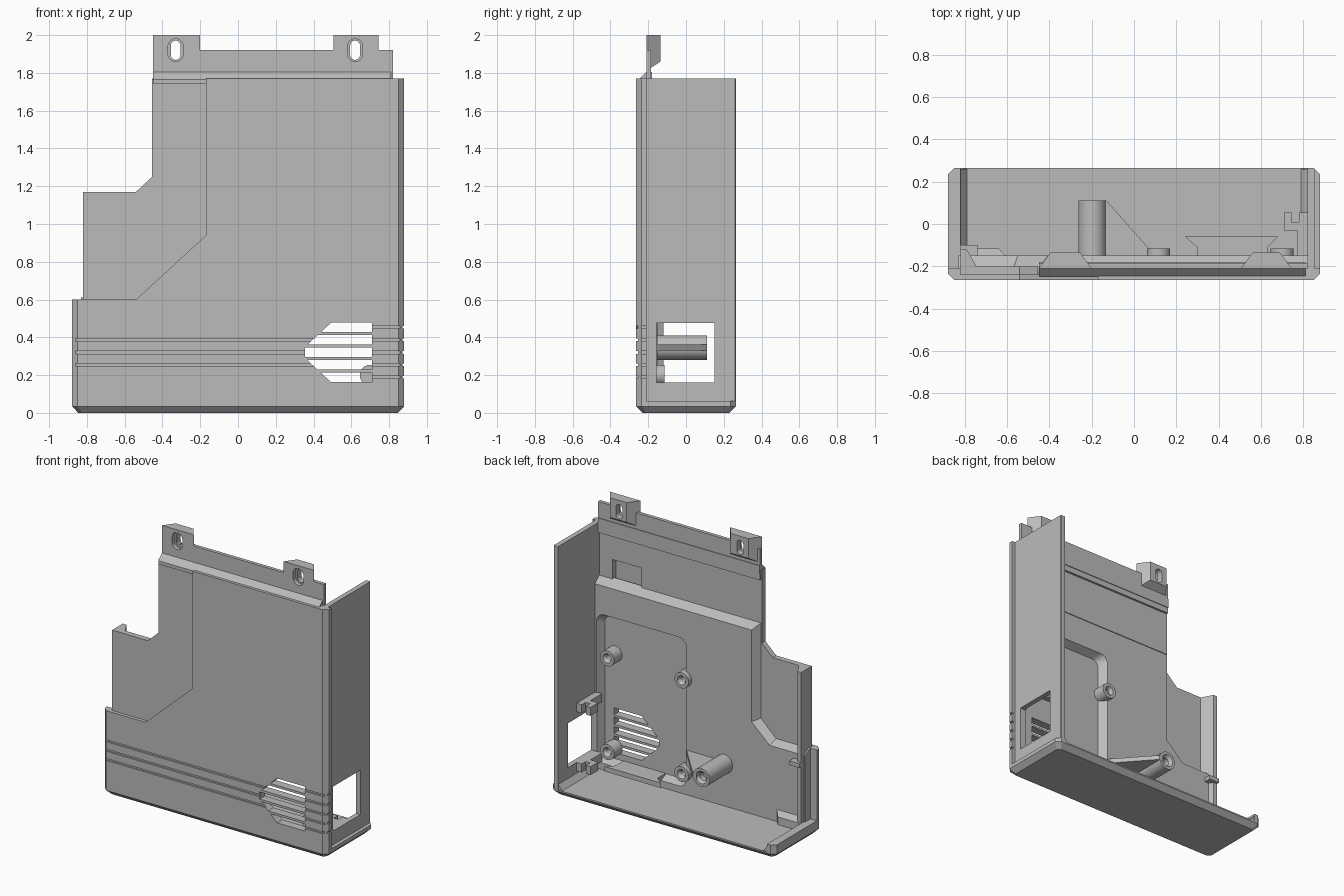
import bpy, bmesh, math
from mathutils import Vector

cube = bpy.data.objects.get("Cube")
if cube:
    bpy.data.objects.remove(cube)

grey = bpy.data.materials.new("plain_grey")
grey.use_nodes = True
grey.diffuse_color = (0.5, 0.5, 0.5, 1)
grey.node_tree.nodes["Principled BSDF"].inputs["Base Color"].default_value = (0.5, 0.5, 0.5, 1)


# ---- helpers ----
def place(axis, p, h):
    """Put a 2D point at height h along an axis."""
    return {"x": (h, p[0], p[1]), "y": (p[0], h, p[1]), "z": (p[0], p[1], h)}[axis]


def loft(name, a, b, axis, lo, hi):
    """Solid between outline a at lo and outline b at hi."""
    bm = bmesh.new()
    va = [bm.verts.new(place(axis, p, lo)) for p in a]
    vb = [bm.verts.new(place(axis, p, hi)) for p in b]
    bm.faces.new(va)
    bm.faces.new(vb[::-1])
    n = len(a)
    for i in range(n):
        j = (i + 1) % n
        bm.faces.new((va[i], vb[i], vb[j], va[j]))
    bmesh.ops.recalc_face_normals(bm, faces=bm.faces)
    mesh = bpy.data.meshes.new(name)
    bm.to_mesh(mesh)
    bm.free()
    mesh.materials.append(grey)
    obj = bpy.data.objects.new(name, mesh)
    bpy.context.collection.objects.link(obj)
    return obj


def prism(name, pts, axis, lo, hi):
    return loft(name, pts, pts, axis, lo, hi)


def rect(x0, x1, z0, z1):
    return [(x0, z0), (x1, z0), (x1, z1), (x0, z1)]


def box(name, x0, x1, y0, y1, z0, z1):
    return prism(name, rect(x0, x1, y0, y1), "z", z0, z1)


def octagon(x, y, c):
    return [(-x + c, -y), (x - c, -y), (x, -y + c), (x, y - c),
            (x - c, y), (-x + c, y), (-x, y - c), (-x, -y + c)]


def slot(x, z, r, h, n=12):
    """Upright stadium outline; h = 0 gives a circle."""
    pts = []
    for i in range(2 * n):
        t = math.pi * (i + 0.5) / n
        pts.append((x + r * math.cos(t), z + r * math.sin(t) + math.copysign(h, math.sin(t))))
    return pts


def rounded(x0, x1, z0, z1, r):
    pts = []
    corners = ((x1 - r, z1 - r), (x0 + r, z1 - r), (x0 + r, z0 + r), (x1 - r, z0 + r))
    for k, (cx, cz) in enumerate(corners):
        for i in range(6):
            t = math.pi / 2 * (k + i / 5)
            pts.append((cx + r * math.cos(t), cz + r * math.sin(t)))
    return pts


def combine(obj, tools, operation="DIFFERENCE"):
    """Apply booleans and discard the tools."""
    for t in tools:
        t.hide_render = True
        m = obj.modifiers.new("cut", "BOOLEAN")
        m.operation, m.solver, m.object = operation, "EXACT", t
        bpy.context.view_layer.update()
        deps = bpy.context.evaluated_depsgraph_get()
        mesh = bpy.data.meshes.new_from_object(obj.evaluated_get(deps))
        obj.modifiers.clear()
        obj.data = mesh
        bpy.data.objects.remove(t)


def smooth(obj):
    bpy.ops.object.select_all(action="DESELECT")
    obj.select_set(True)
    bpy.context.view_layer.objects.active = obj
    bpy.ops.object.shade_smooth_by_angle()


# ---- outer cover: chamfered case, opened at the back and top ----
W, D, TOP, IN = 0.88, 0.265, 1.77, -0.2
cover = prism("cover", octagon(W, D, 0.03), "z", 0.035, TOP)
base = loft("base", octagon(W - 0.035, D - 0.035, 0.02), octagon(W, D, 0.03), "z", 0, 0.035)
combine(cover, [base], "UNION")
combine(cover, [
    box("inside", -0.82, 0.82, IN, 1, 0.045, 3),
    box("right_wall_step", 0.855, 1, -0.21, 1, 0.062, 3),
    box("left_opening", -1, -0.8, -0.21, 1, 0.1, 3),
    prism("outline_cut", [(-1, 0.6), (-0.82, 0.6), (-0.82, 1.17), (-0.54, 1.17),
                          (-0.455, 1.25), (-0.455, 3), (-1, 3)], "y", -1, 1),
    prism("front_step", [(-1, 0.6), (-0.54, 0.6), (-0.17, 0.94), (-0.17, 3), (-1, 3)],
          "y", -1, -0.24),
    box("inner_pocket", 0.49, 0.715, -0.235, 0, 1.3, 1.53),
])

# ---- thick inner panel with sloped edges ----
low = [(0.83, 0.03), (0.83, 1.4), (-0.455, 1.4), (-0.455, 0.72),
       (-0.57, 0.61), (-0.83, 0.61), (-0.83, 0.03)]
high = [(0.83, 0.03), (0.83, 1.35), (-0.41, 1.35), (-0.41, 0.7),
        (-0.55, 0.57), (-0.83, 0.57), (-0.83, 0.03)]
panel = loft("inner_panel", low, high, "y", -0.21, -0.15)
combine(cover, [panel], "UNION")
combine(cover, [loft("panel_recess", rounded(0.14, 0.78, 0.12, 1.12, 0.05),
                     rounded(0.1, 0.81, 0.09, 1.15, 0.06), "y", -0.205, -0.145)])

# ---- vents, grooves and side opening ----
rows = [0.188, 0.254, 0.32, 0.387, 0.453]
cuts = [box("side_opening", 0.8, 1, -0.155, 0.15, 0.16, 0.475)]


def vent_start(z):
    return max(0.355, 0.355 + (abs(z - 0.32) - 0.03) * 1.08)


for i, z in enumerate(rows):
    z0, z1 = z - 0.025, z + 0.025
    cuts.append(prism("vent", [(vent_start(z0), z0), (0.71, z0), (0.71, z1),
                               (vent_start(z1), z1)], "y", -1, -0.1))
    start = -1 if 0 < i < 4 else 0.6
    cuts.append(box("groove", start, 1, -1, -0.255, z - 0.007, z + 0.007))
    cuts.append(prism("corner_groove", [(0.845, -0.27), (0.9, -0.27), (0.9, -0.2),
                                        (0.87, -0.2), (0.87, -0.238)], "z",
                      z - 0.007, z + 0.007))
combine(cover, cuts)

# ---- floor fillets and left edge rib ----
for side, name in ((1, "right"), (-1, "left")):
    prism(name + "_floor_fillet", [(side * 0.785, 0.04), (side * 0.825, 0.04),
                                   (side * 0.825, 0.09)], "y", -0.16, 0.26)
prism("left_edge_rib", [(-0.82, -0.22), (-0.74, -0.21), (-0.79, -0.12), (-0.82, -0.12)],
      "z", 0.045, 1.17)
loft("left_corner_pad", rect(-0.82, -0.6, 0.045, 0.14), rect(-0.82, -0.64, 0.045, 0.1),
     "y", -0.16, -0.115)
box("left_clip", -0.82, -0.74, -0.16, -0.1, 0.5, 0.53)

# ---- top flange with two slotted tabs ----
flange = box("top_flange", -0.45, 0.82, -0.21, -0.185, 1.7, 1.92)
tabs = []
for x0, x1 in ((-0.45, -0.2), (0.505, 0.745)):
    tabs.append(loft("tab", rect(x0, x1, 1.81, 2), rect(x0 + 0.055, x1 - 0.055, 1.86, 2),
                     "y", -0.21, -0.135))
tabs.append(prism("flange_slope", [(-0.25, 1.765), (-0.21, 1.805), (-0.18, 1.805),
                                   (-0.18, 1.74), (-0.25, 1.74)], "x", -0.45, 0.81))
combine(flange, tabs, "UNION")
holes = []
for x in (-0.33, 0.62):
    holes.append(prism("slot", slot(x, 1.92, 0.026, 0.025), "y", -1, 1))
    holes.append(prism("slot_sink", slot(x, 1.92, 0.04, 0.02), "y", -1, -0.18))
combine(flange, holes)
smooth(flange)


# ---- screw bosses and long standoff ----
def boss(name, x, z, r, hole, end):
    b = prism(name, slot(x, z, r, 0, 16), "y", -0.21, end)
    combine(b, [prism("bore", slot(x, z, hole, 0, 16), "y", end - 0.06, 1),
                loft("sink", slot(x, z, hole, 0, 16), slot(x, z, hole * 1.7, 0, 16),
                     "y", end - 0.02, end + 0.002)])
    smooth(b)


for x in (0.116, 0.7):
    for z in (0.2, 0.865):
        boss("screw_boss", x, z, 0.055, 0.02, -0.115)
boss("standoff", -0.197, 0.346, 0.065, 0.027, 0.11)
prism("standoff_gusset", [(-0.16, 0.11), (-0.13, 0.11), (0.11, -0.16), (-0.16, -0.16)],
      "z", 0.33, 0.362)

# ---- sloped shelf under the vents ----
prism("vent_shelf", [(0.3, -0.2), (0.63, -0.2), (0.63, -0.11), (0.68, -0.06),
                     (0.24, -0.06), (0.3, -0.11)], "z", 0.09, 0.125)

# ---- clips beside the side opening ----
for z in (0.13, 0.55):
    clip = box("side_clip", 0.71, 0.825, -0.03, 0.055, z - 0.03, z + 0.03)
    combine(clip, [box("clip_notch", 0.745, 0.78, 0.01, 1, z - 0.1, z + 0.1)])
    box("clip_foot", 0.77, 0.825, -0.16, -0.025, z - 0.03, z + 0.03)
